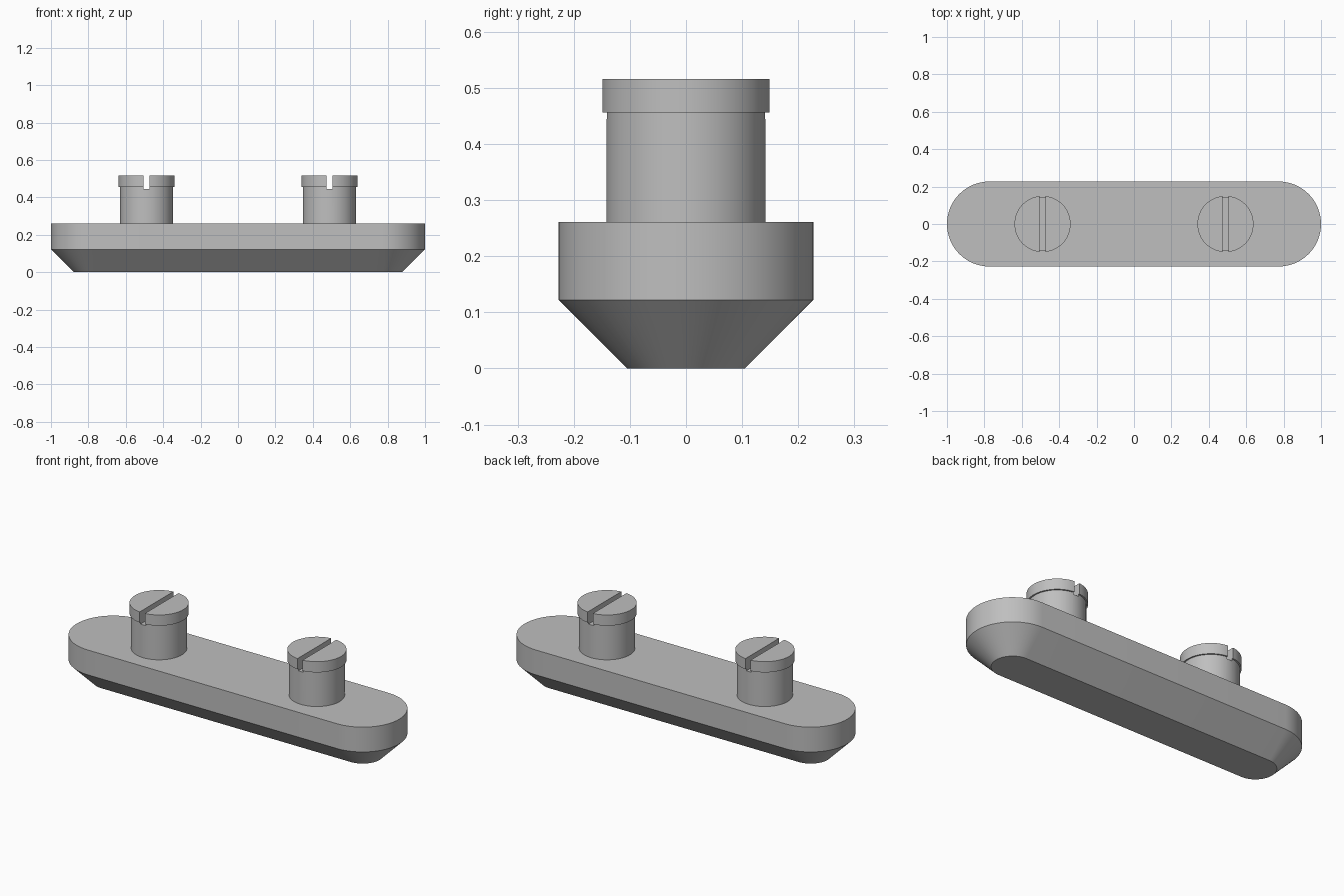
import bpy, bmesh, math

if "Cube" in bpy.data.objects:
    bpy.data.objects.remove(bpy.data.objects["Cube"])

grey = bpy.data.materials.new("light grey")
grey.use_nodes = True
colour = (0.52, 0.52, 0.52, 1)
grey.diffuse_color = colour
grey.node_tree.nodes["Principled BSDF"].inputs["Base Color"].default_value = colour


def stack(name, profile, half_straight=0.0, steps=32):
    """Loft rounded-end outlines given as (radius, height), closed at both ends."""
    bm = bmesh.new()
    rings = []
    for r, z in profile:
        ring = []
        for side in (1, -1):
            # A full circle must not repeat the points where its halves meet
            count = steps + 1 if half_straight else steps
            for i in range(count):
                a = math.pi * i / steps - side * math.pi / 2
                ring.append(bm.verts.new((side * half_straight + r * math.cos(a),
                                          r * math.sin(a), z)))
        rings.append(ring)
    for low, high in zip(rings, rings[1:]):
        n = len(low)
        for i in range(n):
            j = (i + 1) % n
            bm.faces.new((low[i], low[j], high[j], high[i]))
    bm.faces.new(rings[0][::-1])
    bm.faces.new(rings[-1])
    bmesh.ops.recalc_face_normals(bm, faces=bm.faces)
    mesh = bpy.data.meshes.new(name)
    bm.to_mesh(mesh)
    bm.free()
    mesh.materials.append(grey)
    obj = bpy.data.objects.new(name, mesh)
    bpy.context.collection.objects.link(obj)
    return obj


def smooth(obj):
    bpy.ops.object.select_all(action='DESELECT')
    obj.select_set(True)
    bpy.context.view_layer.objects.active = obj
    bpy.ops.object.shade_smooth_by_angle(angle=math.radians(30))


# Long rounded base with a chamfered underside
base = stack("base_plate", [(0.105, 0), (0.227, 0.122), (0.227, 0.261)], 0.773)
smooth(base)

# Two pegs with a wider head, each slotted from front to back
for side, x in (("right", -0.489), ("left", 0.489)):
    peg = stack(side + "_peg", [(0.142, 0.25), (0.142, 0.456), (0.15, 0.456), (0.15, 0.516)])
    peg.location.x = x

    bpy.ops.mesh.primitive_cube_add(size=1, location=(x, 0, 0.545))
    cutter = bpy.context.object
    cutter.name = side + "_slot_cutter"
    cutter.scale = (0.032, 0.4, 0.2)
    cutter.data.materials.append(grey)
    cutter.hide_render = True
    cutter.hide_set(True)

    smooth(peg)
    slot = peg.modifiers.new("slot", 'BOOLEAN')
    slot.operation = 'DIFFERENCE'
    slot.solver = 'EXACT'
    slot.object = cutter
